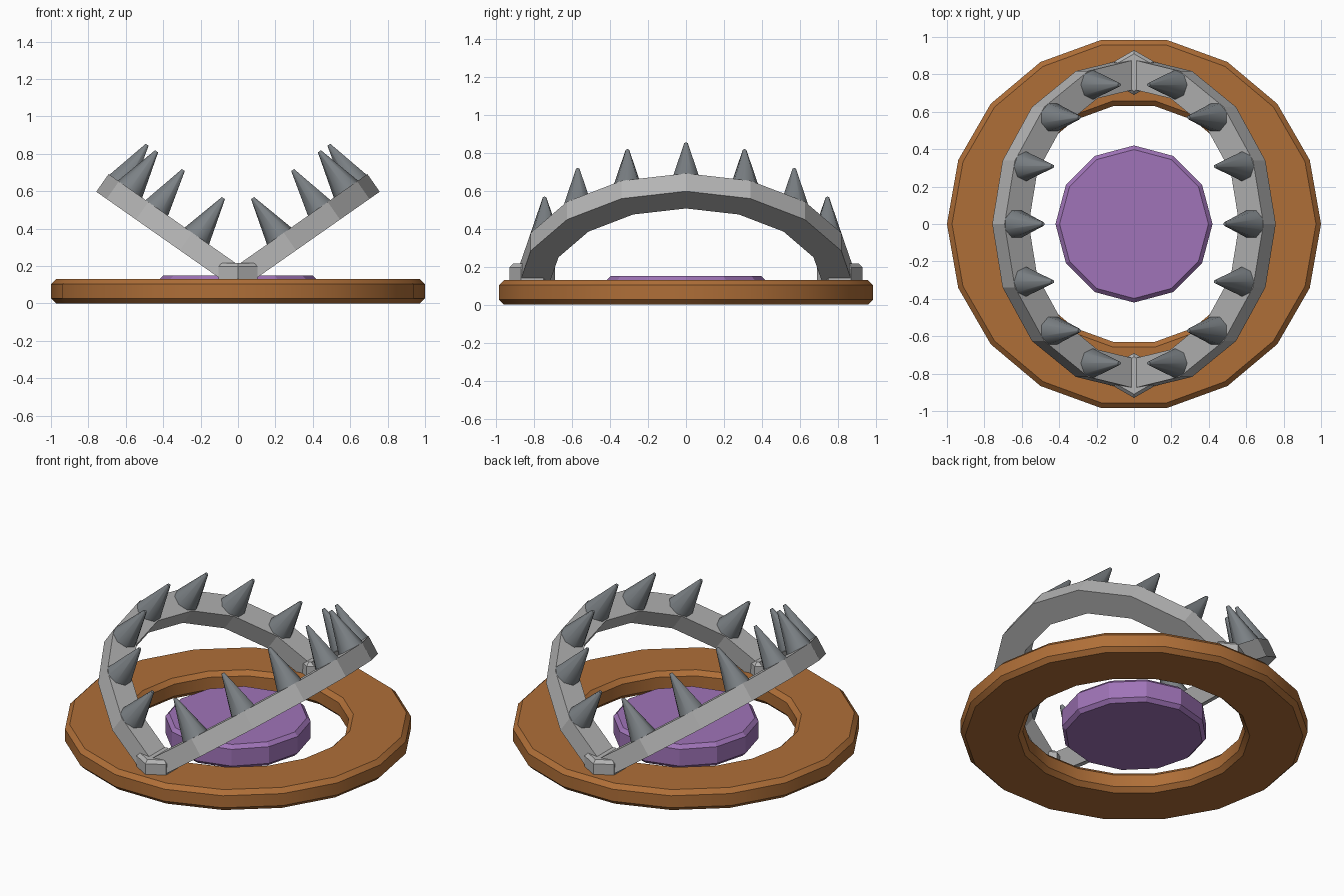
import bpy, bmesh, math
from mathutils import Matrix, Vector

if "Cube" in bpy.data.objects:
    bpy.data.objects.remove(bpy.data.objects["Cube"])


def material(name, rgb):
    m = bpy.data.materials.new(name)
    m.diffuse_color = (*rgb, 1)
    m.use_nodes = True
    m.node_tree.nodes["Principled BSDF"].inputs["Base Color"].default_value = m.diffuse_color
    return m


WOOD = material("brown wood", (0.43, 0.158, 0.039))
PURPLE = material("purple pad", (0.35, 0.175, 0.48))
STEEL = material("light steel", (0.46, 0.46, 0.46))
DARK = material("dark steel", (0.20, 0.22, 0.235))


def finish(name, bm, mat, smooth=None):
    bmesh.ops.recalc_face_normals(bm, faces=bm.faces)
    me = bpy.data.meshes.new(name)
    bm.to_mesh(me)
    bm.free()
    ob = bpy.data.objects.new(name, me)
    bpy.context.collection.objects.link(ob)
    me.materials.append(mat)
    if smooth:
        bpy.ops.object.select_all(action='DESELECT')
        ob.select_set(True)
        bpy.context.view_layer.objects.active = ob
        bpy.ops.object.shade_smooth_by_angle(angle=math.radians(smooth))
    return ob


def sweep(profile, angles, closed):
    """Revolve a closed (radius, height) profile through the given angles."""
    bm = bmesh.new()
    rings = [[bm.verts.new((r * math.cos(a), r * math.sin(a), z)) for r, z in profile]
             for a in angles]
    n = len(profile)
    pairs = list(zip(rings, rings[1:] + rings[:1])) if closed else list(zip(rings, rings[1:]))
    for p, q in pairs:
        for i in range(n):
            j = (i + 1) % n
            bm.faces.new((p[i], p[j], q[j], q[i]))
    if not closed:
        bm.faces.new(rings[0])
        bm.faces.new(rings[-1])
    return bm


def prism(sides, radius, z0, z1, bevel, start=0.0):
    """Upright prism with chamfered rims."""
    bm = bmesh.new()
    levels = [(radius - bevel, z0), (radius, z0 + bevel), (radius, z1 - bevel), (radius - bevel, z1)]
    rings = [[bm.verts.new((r * math.cos(start + math.tau * k / sides),
                            r * math.sin(start + math.tau * k / sides), z))
              for k in range(sides)] for r, z in levels]
    for p, q in zip(rings, rings[1:]):
        for i in range(sides):
            j = (i + 1) % sides
            bm.faces.new((p[i], p[j], q[j], q[i]))
    bm.faces.new(rings[0])
    bm.faces.new(rings[-1])
    return bm


# Base ring, 18 sides, chamfered edges
RI, RO, H, B = 0.64, 1.0, 0.13, 0.027
ring_profile = [(RI + B, 0), (RO - B, 0), (RO, B), (RO, H - B),
                (RO - B, H), (RI + B, H), (RI, H - B), (RI, B)]
finish("base_ring", sweep(ring_profile, [math.tau * k / 18 for k in range(18)], True), WOOD, 25)

# Trigger plate in the middle
finish("trigger_plate", prism(12, 0.42, 0.0, 0.15, 0.022), PURPLE)

# Hinge blocks at front and back
for name, y in (("front_hinge", -0.81), ("back_hinge", 0.81)):
    bm = prism(6, 0.12, 0.002, 0.217, 0.02, math.pi / 2)
    bmesh.ops.translate(bm, verts=bm.verts, vec=(0, y, 0))
    finish(name, bm, STEEL)

# Jaws: half rings tilted up about the hinge line, each with seven spikes
T, R_IN, R_OUT, SPIKE = 0.0575, 0.727, 0.885, 0.25
jaw_profile = [(R_IN, -T), (R_OUT, -T), (R_OUT, T), (R_IN, T)]
arc = [math.radians(-90 + 22.5 * k) for k in range(9)]
for side, turn in (("right", 0), ("left", math.pi)):
    place = (Matrix.Translation((0, 0, 0.137)) @ Matrix.Rotation(turn, 4, 'Z')
             @ Matrix.Rotation(math.radians(-35), 4, 'Y'))
    bm = sweep(jaw_profile, arc, False)
    bm.transform(place)
    finish(side + "_jaw", bm, STEEL)

    bm = bmesh.new()
    mid = (R_IN + R_OUT) / 2
    for a in arc[1:-1]:
        spot = Matrix.Translation(Vector((mid * math.cos(a), mid * math.sin(a), T + SPIKE / 2 - 0.003)))
        bmesh.ops.create_cone(bm, cap_ends=True, segments=8, radius1=0.08, radius2=0.01,
                              depth=SPIKE,
                              matrix=place @ spot @ Matrix.Rotation(a + math.pi / 8, 4, 'Z'))
    finish(side + "_spikes", bm, DARK, 50)
